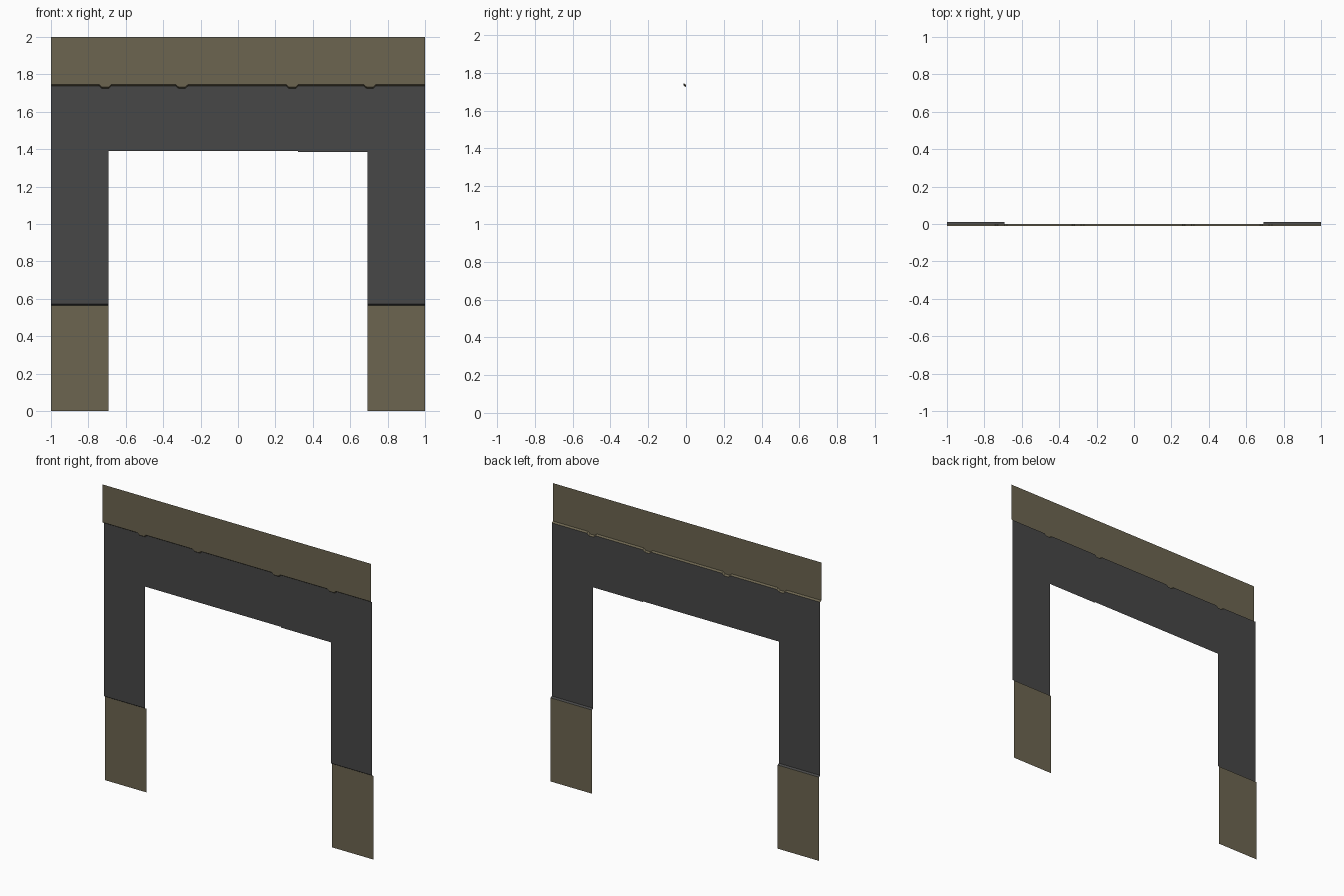
import bpy, bmesh

if "Cube" in bpy.data.objects:
    bpy.data.objects.remove(bpy.data.objects["Cube"])


def material(name, rgb):
    m = bpy.data.materials.new(name)
    m.diffuse_color = (*rgb, 1)
    m.use_nodes = True
    m.node_tree.nodes["Principled BSDF"].inputs["Base Color"].default_value = m.diffuse_color
    return m


BROWN = material("weathered_brown", (0.152, 0.131, 0.081))
GREY = material("dark_grey", (0.063, 0.063, 0.063))


def sheet(name, faces, mat):
    """Thin open surface built from a few polygon outlines."""
    bm = bmesh.new()
    for pts in faces:
        bm.faces.new([bm.verts.new(p) for p in pts])
    bmesh.ops.remove_doubles(bm, verts=bm.verts, dist=0.0001)
    bmesh.ops.triangulate(bm, faces=[f for f in bm.faces if len(f.verts) > 4])
    me = bpy.data.meshes.new(name)
    bm.to_mesh(me)
    bm.free()
    me.materials.append(mat)
    ob = bpy.data.objects.new(name, me)
    bpy.context.collection.objects.link(ob)
    return ob


Y_TOP, Y_MID, Y_LOW = -0.012, 0.0, 0.012
Z_TOP, Z_LOW, DROP = 1.745, 0.563, 0.008
X_IN = 0.692

# Chipped lower edge of the top band: a straight line with four small lumps
edge = [(-1, Z_TOP)]
for cx in (-0.71, -0.30, 0.29, 0.705):
    edge += [(cx - 0.032, Z_TOP), (cx - 0.017, Z_TOP - 0.013),
             (cx + 0.017, Z_TOP - 0.013), (cx + 0.032, Z_TOP)]
edge.append((1, Z_TOP))

# Top band
sheet("top_band", [[(x, Y_TOP, z) for x, z in edge]
                   + [(1, Y_TOP, 2), (-1, Y_TOP, 2)]], BROWN)

# Narrow lip returning from the band to the wall
sheet("top_band_lip",
      [[(a[0], Y_MID, a[1] - DROP), (b[0], Y_MID, b[1] - DROP),
        (b[0], Y_TOP, b[1]), (a[0], Y_TOP, a[1])]
       for a, b in zip(edge, edge[1:])], BROWN)

# Grey arch wall, with the slight step under the lintel
z0 = Z_LOW + DROP
outline = [(-1, z0), (-X_IN, z0), (-X_IN, 1.39), (0.32, 1.39), (0.32, 1.385),
           (X_IN, 1.385), (X_IN, z0), (1, z0)]
outline += [(x, z - DROP) for x, z in reversed(edge)]
sheet("arch_wall", [[(x, Y_MID, z) for x, z in outline]], GREY)

# Recessed bases of both legs and their lips
for side, x0, x1 in (("left", -1, -X_IN), ("right", X_IN, 1)):
    sheet(side + "_leg_base", [[(x0, Y_LOW, 0), (x1, Y_LOW, 0),
                                (x1, Y_LOW, Z_LOW), (x0, Y_LOW, Z_LOW)]], BROWN)
    sheet(side + "_leg_lip", [[(x0, Y_LOW, Z_LOW), (x1, Y_LOW, Z_LOW),
                               (x1, Y_MID, z0), (x0, Y_MID, z0)]], GREY)
